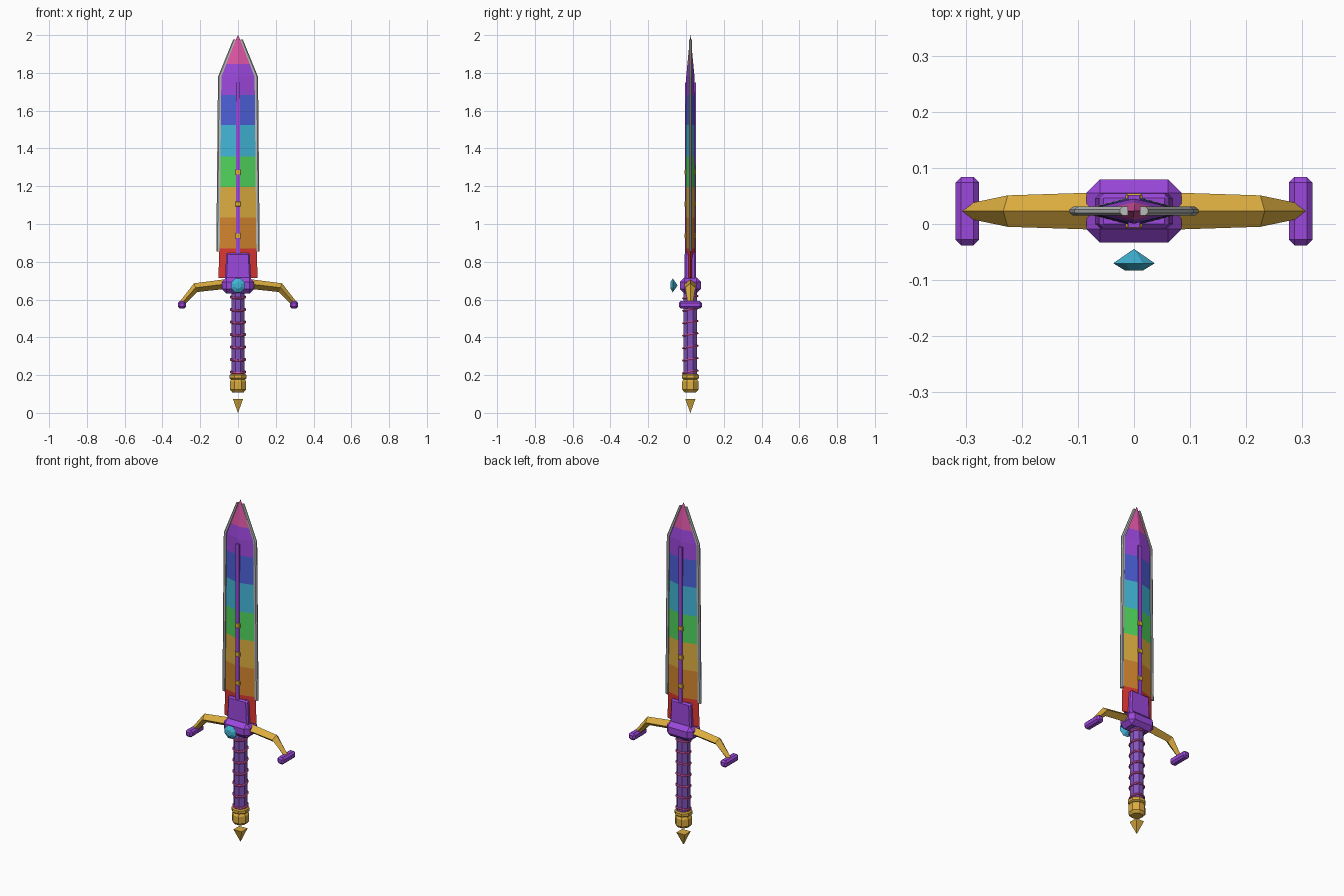
import bpy, bmesh, math
from mathutils import Matrix, Vector

cube = bpy.data.objects.get("Cube")
if cube:
    bpy.data.objects.remove(cube, do_unlink=True)

YC = 0.023  # depth of the sword's middle plane


def material(name, rgb):
    lin = [((c / 255 + 0.055) / 1.055) ** 2.4 for c in rgb]
    m = bpy.data.materials.new(name)
    m.use_nodes = True
    m.diffuse_color = (*lin, 1)
    m.node_tree.nodes["Principled BSDF"].inputs["Base Color"].default_value = (*lin, 1)
    return m


red = material("red", (218, 55, 50))
orange = material("orange", (210, 132, 46))
gold = material("gold", (220, 173, 64))
green = material("green", (80, 212, 92))
cyan = material("cyan", (66, 182, 215))
blue = material("blue", (76, 96, 216))
purple = material("purple", (156, 72, 220))
pink = material("pink", (224, 86, 166))
silver = material("silver", (182, 187, 184))
grip_purple = material("grip purple", (132, 84, 190))


def finish(name, bm, mats):
    bmesh.ops.recalc_face_normals(bm, faces=bm.faces)
    me = bpy.data.meshes.new(name)
    bm.to_mesh(me)
    bm.free()
    for m in mats:
        me.materials.append(m)
    ob = bpy.data.objects.new(name, me)
    bpy.context.collection.objects.link(ob)
    return ob


def loft(name, rings, mats, band=None):
    """Skin equal-length rings of points; band(i) gives the material of span i."""
    bm = bmesh.new()
    vs = [[bm.verts.new(p) for p in r] for r in rings]
    n = len(vs[0])
    for i in range(len(vs) - 1):
        for k in range(n):
            j = (k + 1) % n
            f = bm.faces.new((vs[i][k], vs[i][j], vs[i + 1][j], vs[i + 1][k]))
            f.material_index = band(i) if band else 0
    bm.faces.new(vs[0])
    bm.faces.new(vs[-1]).material_index = band(len(vs) - 2) if band else 0
    return finish(name, bm, mats)


def box(name, centre, half, mat, bevel=0.0, taper=1.0):
    bm = bmesh.new()
    bmesh.ops.create_cube(bm, size=2)
    for v in bm.verts:
        s = taper if v.co.z > 0 else 1
        v.co = Vector((v.co.x * half[0] * s, v.co.y * half[1], v.co.z * half[2])) + Vector(centre)
    if bevel:
        bmesh.ops.bevel(bm, geom=bm.edges[:], offset=bevel, segments=1, affect='EDGES')
    return finish(name, bm, [mat])


def turned(name, profile, sides, mat, matrix):
    """Faceted solid from (radius, height) pairs around a local z axis."""
    rings = []
    for r, h in profile:
        angles = [2 * math.pi * (k + 0.5) / sides for k in range(sides)]
        rings.append([matrix @ Vector((r * math.cos(a), r * math.sin(a), h)) for a in angles])
    return loft(name, rings, [mat])


def lerp(table, z):
    for (a, u), (b, v) in zip(table, table[1:]):
        if z <= b:
            return u + (v - u) * (z - a) / (b - a)
    return table[-1][1]


# Blade: diamond section, coloured in bands by height
widths = [(0.715, 0.103), (0.87, 0.1), (1.78, 0.095), (2.0, 0.001)]
depths = [(0.715, 0.027), (1.55, 0.026), (1.78, 0.022), (2.0, 0.001)]
starts = [0.715, 0.87, 1.035, 1.195, 1.357, 1.524, 1.683, 1.847]
levels = sorted(starts + [1.55, 1.78, 2.0])
blade_rings = []
for z in levels:
    w, d = lerp(widths, z), lerp(depths, z)
    blade_rings.append([(w, YC, z), (0, YC + d, z), (-w, YC, z), (0, YC - d, z)])
loft("blade", blade_rings, [red, orange, gold, green, cyan, blue, purple, pink],
     lambda i: sum(levels[i] >= s for s in starts) - 1)

# Silver cutting edges following the blade outline
for side, label in ((1, "left"), (-1, "right")):
    rings = []
    for x, z, w in ((0.106, 0.855, 0.009), (0.097, 1.78, 0.009), (0.018, 1.978, 0.007)):
        outline = ((-w, -0.008), (0.3 * w, -0.008), (w, -0.003),
                   (w, 0.003), (0.3 * w, 0.008), (-w, 0.008))
        rings.append([(side * (x + dx), YC + dy, z) for dx, dy in outline])
    loft(label + "_cutting_edge", rings, [silver])

# Central rib with studs, showing on both faces
box("blade_rib", (0, YC, 1.29), (0.011, 0.029, 0.46), purple)
for n in range(3):
    box("rib_stud_%d" % (n + 1), (0, YC, 0.938 + 0.168 * n), (0.015, 0.031, 0.014), gold, 0.003)

# Collar and guard block
box("blade_collar", (0, YC, 0.775), (0.069, 0.031, 0.072), purple, 0.008, 0.9)
box("guard_block", (0, YC, 0.675), (0.085, 0.056, 0.043), purple, 0.024)

# Drooping guard arms with crossbar ends
for side, label in ((1, "left"), (-1, "right")):
    rings = []
    for x, z, d, h, lean in ((0.04, 0.685, 0.034, 0.026, 0), (0.225, 0.663, 0.028, 0.023, 0.008),
                             (0.297, 0.58, 0.013, 0.012, 0.009)):
        rings.append([(side * (x + lean), YC, z + h), (side * x, YC + d, z),
                      (side * (x - lean), YC, z - h), (side * x, YC - d, z)])
    loft(label + "_guard_arm", rings, [gold])
    box(label + "_guard_end", (side * 0.297, YC, 0.572), (0.021, 0.061, 0.02), purple, 0.01)

# Floating gem in front of the guard
turned("guard_gem", [(0.017, 0.083), (0.04, 0.07), (0.001, 0.045)], 8, cyan,
       Matrix.Translation((0, 0, 0.675)) @ Matrix.Rotation(math.pi / 2, 4, 'X'))

# Grip with slanted wrapping rings
axis = Matrix.Translation((0, YC, 0))
turned("grip", [(0.038, 0.2), (0.038, 0.645)], 8, grip_purple, axis)
for n in range(7):
    bpy.ops.mesh.primitive_torus_add(major_segments=16, minor_segments=6, major_radius=0.038,
                                     minor_radius=0.006, location=(0, YC, 0.217 + 0.066 * n),
                                     rotation=(0.17, 0, 0))
    ring = bpy.context.object
    ring.name = "grip_ring_%d" % (n + 1)
    ring.data.materials.append(pink)

# Pommel: collar ring, faceted knob and floating spike
turned("pommel_ring", [(0.042, 0.178), (0.049, 0.184), (0.049, 0.2), (0.042, 0.206)], 8, gold, axis)
turned("pommel_knob", [(0.033, 0.109), (0.047, 0.124), (0.047, 0.165), (0.035, 0.183)],
       8, gold, axis)
turned("pommel_spike", [(0.0005, 0.0), (0.038, 0.074)], 4, gold, axis)
